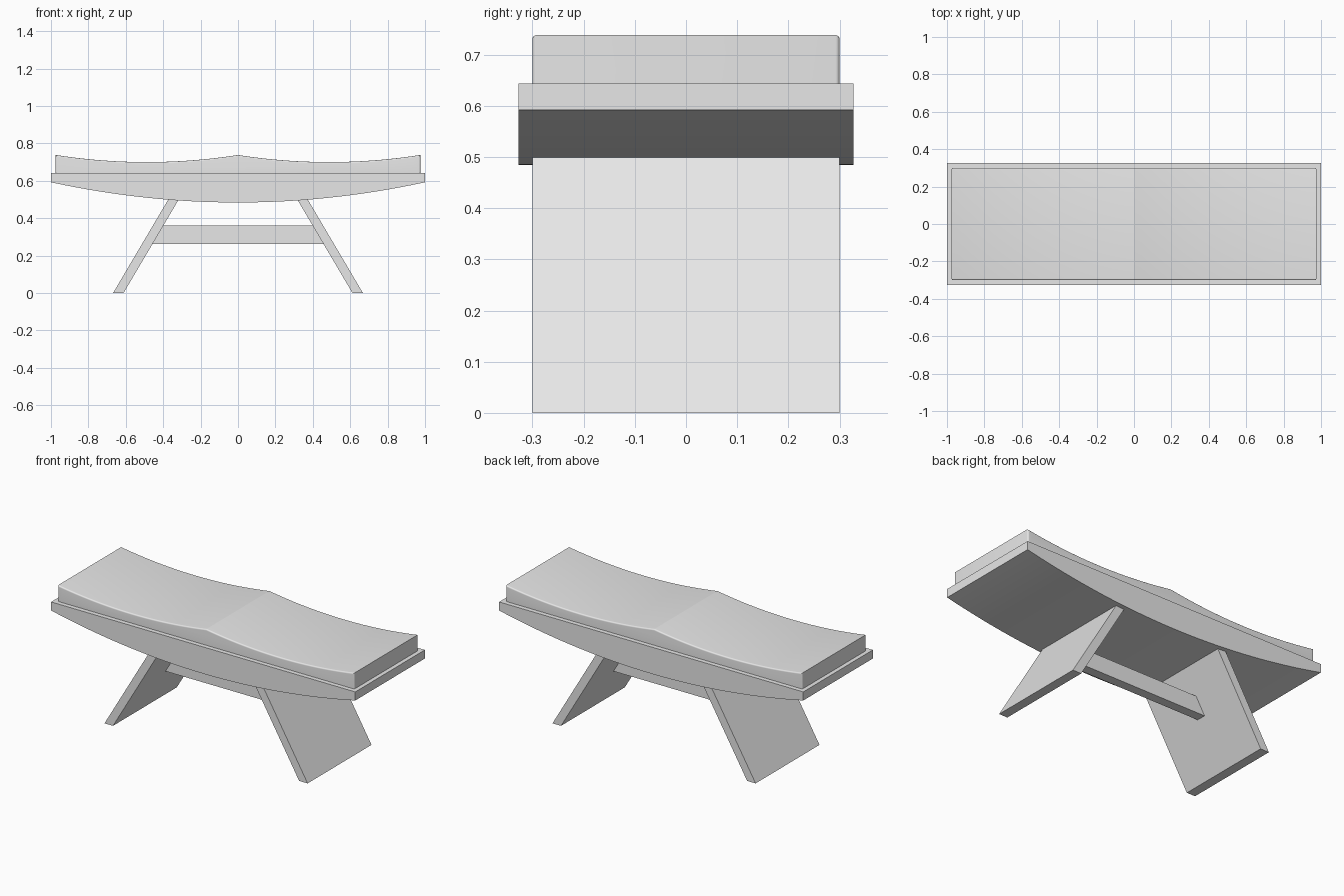
import bpy, bmesh, math

cube = bpy.data.objects.get("Cube")
if cube:
    bpy.data.objects.remove(cube, do_unlink=True)

grey = bpy.data.materials.new("plain_grey")
grey.use_nodes = True
COLOUR = (0.8, 0.8, 0.8, 1)
grey.diffuse_color = COLOUR
grey.node_tree.nodes["Principled BSDF"].inputs["Base Color"].default_value = COLOUR


def slab(name, profile, half_depth, round_edge=None, radius=0.008, smooth=None):
    """Extrude an x-z profile along y, optionally rounding the chosen edges."""
    bm = bmesh.new()
    face = bm.faces.new([bm.verts.new((x, -half_depth, z)) for x, z in profile])
    ext = bmesh.ops.extrude_face_region(bm, geom=[face])
    verts = [g for g in ext["geom"] if isinstance(g, bmesh.types.BMVert)]
    bmesh.ops.translate(bm, verts=verts, vec=(0, 2 * half_depth, 0))
    bmesh.ops.recalc_face_normals(bm, faces=bm.faces)
    if round_edge:
        edges = [e for e in bm.edges if round_edge(e)]
        bmesh.ops.bevel(bm, geom=edges, offset=radius, segments=7,
                        profile=0.5, affect='EDGES')
    mesh = bpy.data.meshes.new(name)
    bm.to_mesh(mesh)
    bm.free()
    mesh.materials.append(grey)
    obj = bpy.data.objects.new(name, mesh)
    bpy.context.collection.objects.link(obj)
    if smooth:
        bpy.ops.object.select_all(action='DESELECT')
        obj.select_set(True)
        bpy.context.view_layer.objects.active = obj
        bpy.ops.object.shade_smooth_by_angle(angle=math.radians(smooth))
    return obj


def spread(half, steps):
    return [half * (2 * i / steps - 1) for i in range(steps + 1)]


# Seat base: flat top, bowed underside
SEAT = 0.643
belly = [(x, 0.484 + 0.108 * x * x) for x in spread(1, 48)]
slab("seat_base", belly + [(1, SEAT), (-1, SEAT)], 0.327, smooth=20)

# Cushion: two shallow dips meeting at a central crest
HALF = 0.975
dips = [(x, 0.70 + 0.038 * (2 * abs(x) / HALF - 1) ** 2) for x in spread(HALF, 48)]


def cushion_edge(e):
    a, b = (v.co for v in e.verts)
    along_y = abs(a.y - b.y) > 0.1
    on_bottom = max(a.z, b.z) < SEAT + 0.001
    return not along_y and not on_bottom


slab("cushion", [(-HALF, SEAT), (HALF, SEAT)] + dips[::-1], 0.3,
     cushion_edge, smooth=14)

# Splayed plank legs
for side, name in ((1, "left_leg"), (-1, "right_leg")):
    leg = [(0.612, 0), (0.668, 0), (0.361, 0.52), (0.305, 0.52)]
    slab(name, [(side * x, z) for x, z in leg], 0.3)

# Stretcher board between the legs
slab("stretcher", [(-0.465, 0.262), (0.465, 0.262), (0.408, 0.36), (-0.408, 0.36)], 0.028)
